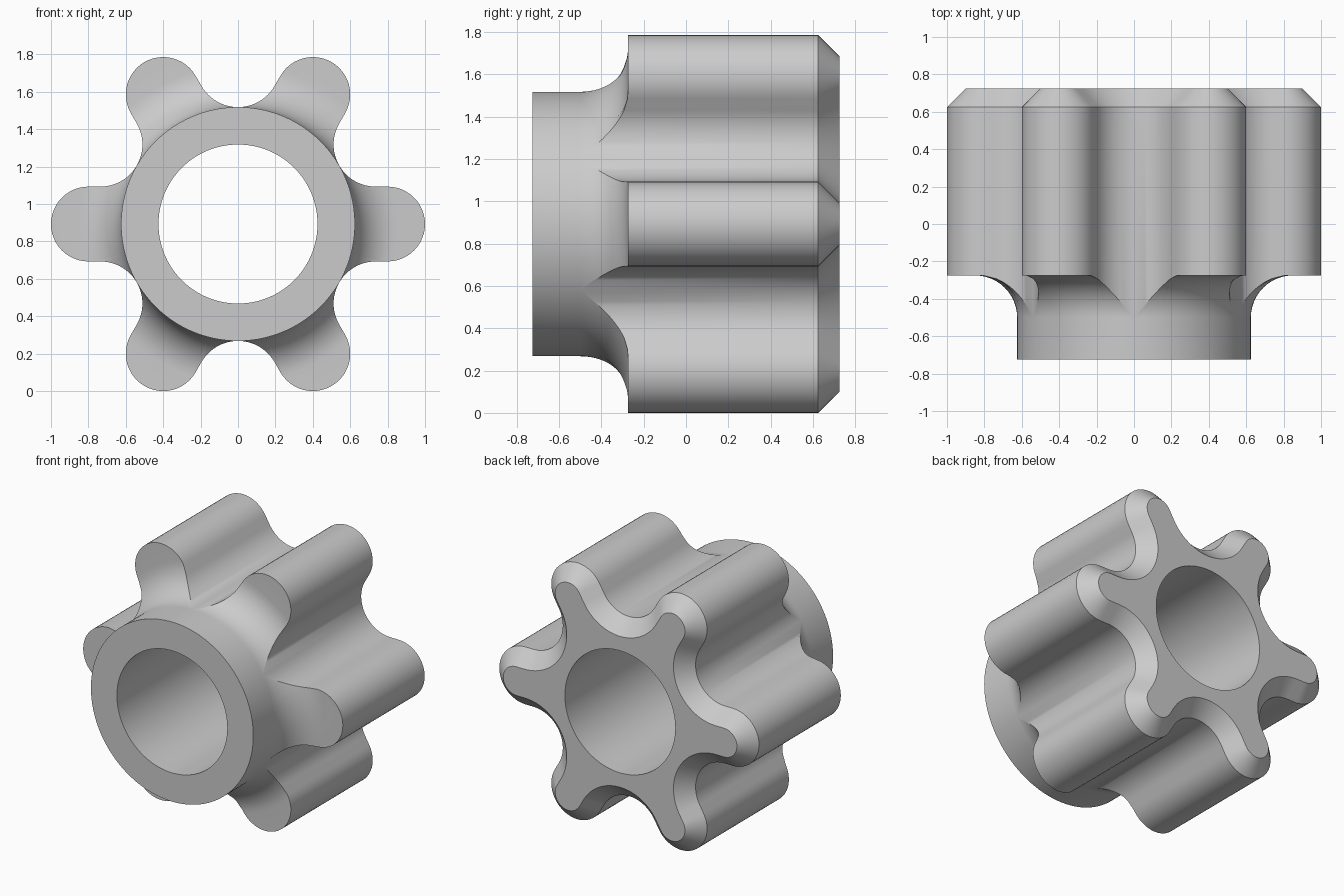
import bpy, bmesh
from math import sin, cos, pi, radians, hypot, atan2, acos

cube = bpy.data.objects.get("Cube")
if cube:
    bpy.data.objects.remove(cube, do_unlink=True)

LOBES, SEG, FILLET_SEG = 6, 24, 12
LOBE_DIST, LOBE_R = 0.8, 0.2
VALLEY_DIST, VALLEY_R = 0.85, 0.225
BORE_R, COLLAR_R, FILLET_R = 0.425, 0.625, 0.225
FRONT, BACK, CHAMFER = -0.725, 0.725, 0.1
FILLET_Y = -0.5
CENTRE_Z = LOBE_DIST * sin(pi / 3) + LOBE_R


def outline(inset):
    """Polar points of the lobed section: round lobes joined by round valleys."""
    points = []

    def arc(dist, direction, radius, start, end):
        for i in range(SEG + 1):
            a = direction + radians(start + (end - start) * i / SEG)
            x = dist * cos(direction) + radius * cos(a)
            z = dist * sin(direction) + radius * sin(a)
            points.append((hypot(x, z), atan2(z, x)))

    for k in range(LOBES):
        turn = k * 2 * pi / LOBES
        arc(LOBE_DIST, turn, LOBE_R - inset, -90, 90)
        arc(VALLEY_DIST, turn + pi / LOBES, VALLEY_R + inset, 240, 120)
    return points


def column(outer, inner):
    """Closed loop of (radius, angle, y) from front bore to back bore."""
    r, a = outer
    flat_r = COLLAR_R + FILLET_R
    reach = min(max(r, COLLAR_R), flat_r)
    sweep = acos(min(1, max(0, (flat_r - reach) / FILLET_R)))
    pts = [(BORE_R, inner[1], FRONT), (COLLAR_R, a, FRONT)]
    for i in range(FILLET_SEG + 1):
        t = sweep * i / FILLET_SEG
        pts.append((flat_r - FILLET_R * cos(t), a, FILLET_Y + FILLET_R * sin(t)))
    pts.append((max(r, COLLAR_R), a, pts[-1][2]))
    pts.append((r, a, BACK - CHAMFER))
    pts.append((inner[0], inner[1], BACK))
    pts.append((BORE_R, inner[1], BACK))
    return pts


# Lobed body with collar, fillet, chamfer and bore
bm = bmesh.new()
columns = [[bm.verts.new((r * cos(a), y, CENTRE_Z + r * sin(a))) for r, a, y in column(o, i)]
           for o, i in zip(outline(0), outline(CHAMFER))]
for n, col in enumerate(columns):
    nxt = columns[(n + 1) % len(columns)]
    for j in range(len(col)):
        k = (j + 1) % len(col)
        bm.faces.new((col[j], col[k], nxt[k], nxt[j]))
bmesh.ops.remove_doubles(bm, verts=bm.verts, dist=0.00002)
bmesh.ops.recalc_face_normals(bm, faces=bm.faces)

mesh = bpy.data.meshes.new("lobed_hub")
bm.to_mesh(mesh)
bm.free()
hub = bpy.data.objects.new("lobed_hub", mesh)
bpy.context.collection.objects.link(hub)

# Plain grey
grey = bpy.data.materials.new("plain grey")
grey.use_nodes = True
colour = (0.6, 0.6, 0.6, 1)
grey.diffuse_color = colour
grey.node_tree.nodes["Principled BSDF"].inputs["Base Color"].default_value = colour
mesh.materials.append(grey)

bpy.ops.object.select_all(action='DESELECT')
hub.select_set(True)
bpy.context.view_layer.objects.active = hub
bpy.ops.object.shade_smooth_by_angle(angle=radians(30))
